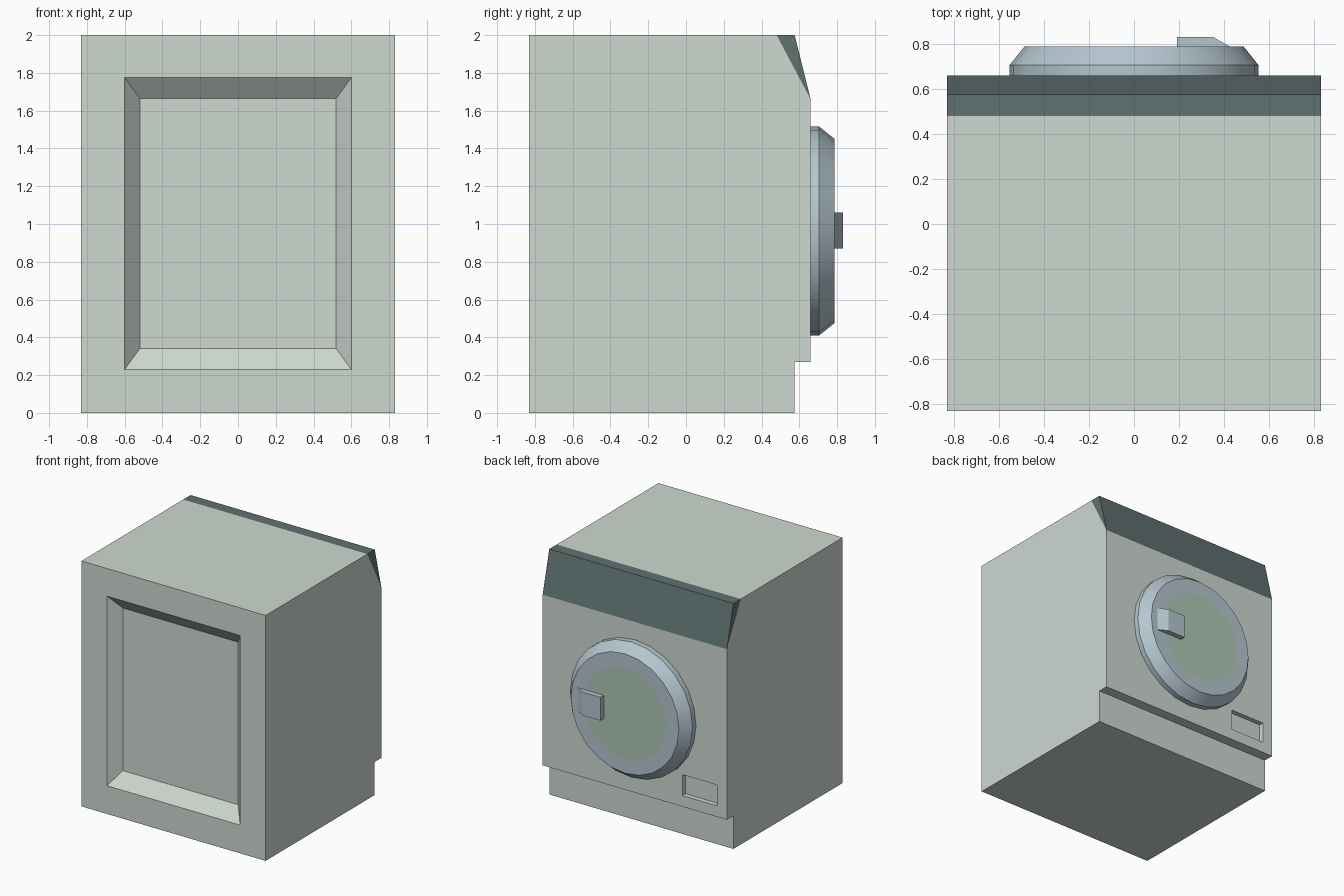
import bpy, bmesh, math
from mathutils import Matrix, Vector

cube = bpy.data.objects.get("Cube")
if cube:
    bpy.data.objects.remove(cube)


def material(name, r, g, b):
    mat = bpy.data.materials.new(name)
    mat.use_nodes = True
    mat.diffuse_color = (r, g, b, 1)
    bsdf = next(n for n in mat.node_tree.nodes if n.type == "BSDF_PRINCIPLED")
    bsdf.inputs["Base Color"].default_value = (r, g, b, 1)
    return mat


enamel = material("pale grey enamel", 0.62, 0.69, 0.64)
slate = material("dark slate", 0.115, 0.165, 0.165)
metal = material("pale blue metal", 0.46, 0.57, 0.63)
glass = material("green glass", 0.42, 0.57, 0.46)


def finish(bm, name, *mats):
    bmesh.ops.recalc_face_normals(bm, faces=bm.faces)
    mesh = bpy.data.meshes.new(name)
    bm.to_mesh(mesh)
    bm.free()
    for mat in mats:
        mesh.materials.append(mat)
    obj = bpy.data.objects.new(name, mesh)
    bpy.context.collection.objects.link(obj)
    return obj


def prism(points, offset):
    """Closed prism from an outline swept along offset."""
    bm = bmesh.new()
    face = bm.faces.new([bm.verts.new(p) for p in points])
    swept = bmesh.ops.extrude_face_region(bm, geom=[face], use_keep_orig=True)
    moved = [v for v in swept["geom"] if isinstance(v, bmesh.types.BMVert)]
    bmesh.ops.translate(bm, verts=moved, vec=offset)
    bmesh.ops.recalc_face_normals(bm, faces=bm.faces)
    return bm


def recess(bm, face, opening, floor, floor_y):
    """Sink a rectangular pocket; rectangles are (x0, x1, z0, z1)."""
    for rect, y in ((opening, face.calc_center_median().y), (floor, floor_y)):
        bmesh.ops.inset_individual(bm, faces=[face], thickness=0.005)
        mid = face.calc_center_median()
        for v in face.verts:
            v.co = (rect[1] if v.co.x > mid.x else rect[0], y,
                    rect[3] if v.co.z > mid.z else rect[2])


HALF = 0.83
WIDTH = Vector((2 * HALF, 0, 0))
FACE_Y = 0.66

# Cabinet with toe kick, sunken panel and small filter pocket
side = [(-HALF, 0), (0.575, 0), (0.575, 0.27), (FACE_Y, 0.27),
        (FACE_Y, 1.66), (0.48, 2), (-HALF, 2)]
bm = prism([(-HALF, y, z) for y, z in side], WIDTH)
bm.normal_update()
panel = min(bm.faces, key=lambda f: f.calc_center_median().y)
door_wall = max(bm.faces, key=lambda f: f.calc_center_median().y)
recess(bm, panel, (-0.6, 0.6, 0.23, 1.775), (-0.52, 0.52, 0.34, 1.665), -0.74)
pocket = (-0.74, -0.43, 0.36, 0.53)
recess(bm, door_wall, pocket, pocket, FACE_Y - 0.04)
finish(bm, "cabinet", enamel)

# Slanted control panel
wedge = [(0.48, 2), (FACE_Y, 1.66), (0.575, 2)]
finish(prism([(-HALF, y, z) for y, z in wedge], WIDTH), "control_panel", slate)

# Round door: rim, bevel, flat ring and glass
RADIUS, RIM, CENTRE_Z = 0.5525, 0.045, 0.963
bm = bmesh.new()
place = Matrix.Translation((0, FACE_Y + RIM / 2, CENTRE_Z)) @ Matrix.Rotation(-math.pi / 2, 4, "X")
bmesh.ops.create_cone(bm, cap_ends=True, segments=24, radius1=RADIUS,
                      radius2=RADIUS, depth=RIM, matrix=place)
cap = max(bm.faces, key=lambda f: f.calc_center_median().y)
for radius, y in ((0.487, 0.787), (0.37, 0.787)):
    cap = bmesh.ops.extrude_discrete_faces(bm, faces=[cap])["faces"][0]
    for v in cap.verts:
        out = Vector((v.co.x, 0, v.co.z - CENTRE_Z)).normalized() * radius
        v.co = (out.x, y, out.z + CENTRE_Z)
cap.material_index = 1
door = finish(bm, "door", metal, glass)
bpy.ops.object.select_all(action="DESELECT")
door.select_set(True)
bpy.context.view_layer.objects.active = door
bpy.ops.object.shade_smooth_by_angle(angle=math.radians(30))

# Door handle with a sloped outer end
grip = [(0.19, 0.785), (0.43, 0.785), (0.35, HALF), (0.19, HALF)]
finish(prism([(x, y, 0.87) for x, y in grip], Vector((0, 0, 0.19))), "door_handle", metal)
